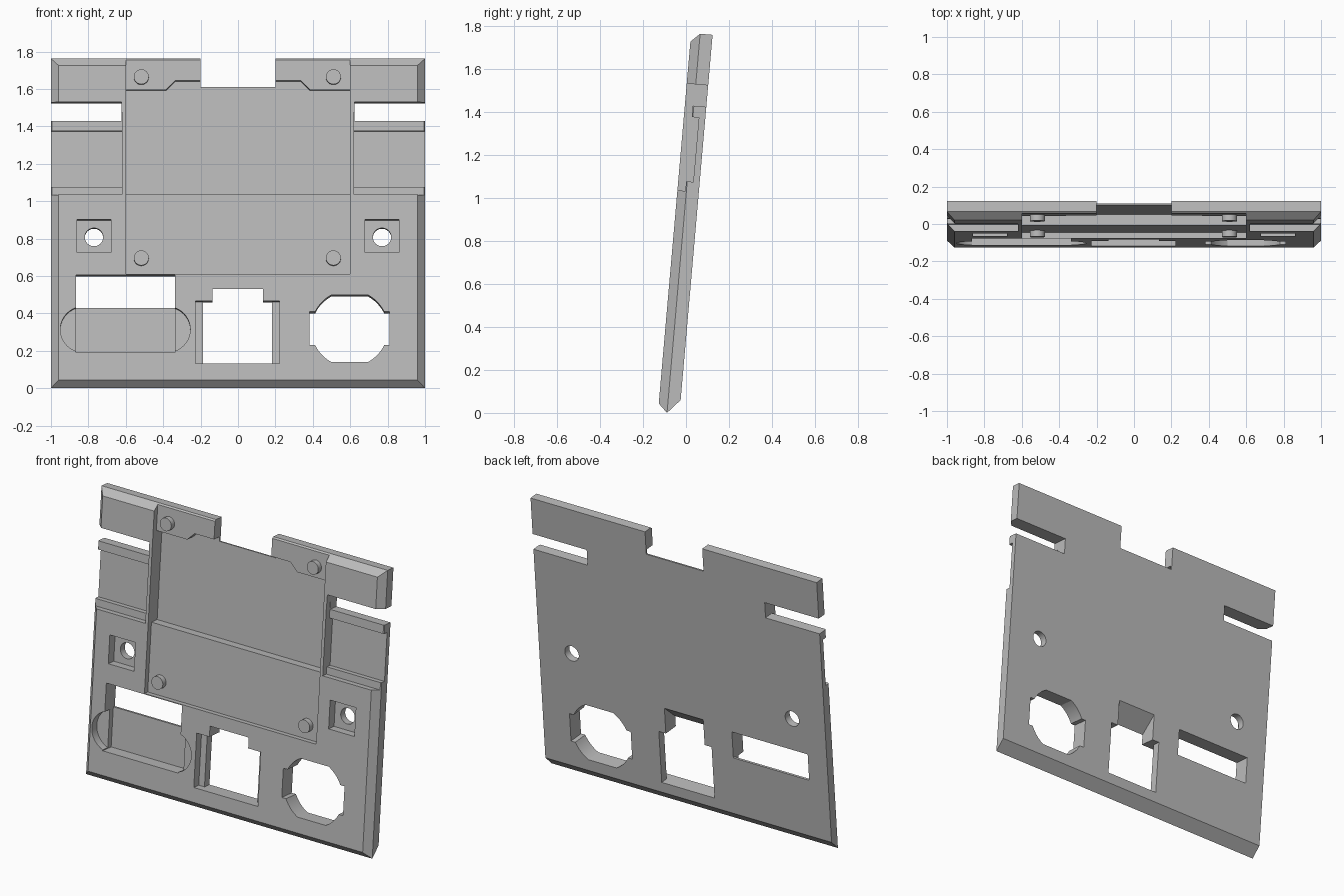
import bpy, bmesh, math
from mathutils import Matrix

if "Cube" in bpy.data.objects:
    bpy.data.objects.remove(bpy.data.objects["Cube"])

# Plate frame: x across, y = depth behind the front face, z = up along the plate
FRAME = Matrix.Rotation(math.radians(-5), 4, 'X') @ Matrix.Translation((0, -0.13, -0.0077))
THROUGH = 0.13

grey = bpy.data.materials.new("plain_grey")
grey.use_nodes = True
grey.diffuse_color = (0.5, 0.5, 0.5, 1)
grey.node_tree.nodes["Principled BSDF"].inputs["Base Color"].default_value = (0.5, 0.5, 0.5, 1)


def loft(name, loops):
    """Solid through a stack of (profile, depth) loops."""
    bm = bmesh.new()
    rings = [[bm.verts.new((x, d, z)) for x, z in pts] for pts, d in loops]
    for a, b in zip(rings, rings[1:]):
        n = len(a)
        for i in range(n):
            j = (i + 1) % n
            bm.faces.new((a[i], a[j], b[j], b[i]))
    bm.faces.new(rings[0])
    bm.faces.new(rings[-1])
    bmesh.ops.recalc_face_normals(bm, faces=bm.faces)
    mesh = bpy.data.meshes.new(name)
    bm.to_mesh(mesh)
    bm.free()
    mesh.materials.append(grey)
    ob = bpy.data.objects.new(name, mesh)
    bpy.context.collection.objects.link(ob)
    ob.matrix_world = FRAME
    return ob


def rect(x0, x1, z0, z1):
    return [(x0, z0), (x1, z0), (x1, z1), (x0, z1)]


def arc(cx, cz, r, start, end, n):
    angles = [math.radians(start + (end - start) * i / n) for i in range(n + 1)]
    return [(cx + r * math.cos(a), cz + r * math.sin(a)) for a in angles]


# Plate body with bevelled front rim and bevelled lower back edge
plate = loft("wall_plate", [
    (rect(-0.96, 0.96, 0.04, 1.729), 0),
    (rect(-1, 1, 0, 1.769), 0.042),
    (rect(-1, 1, 0.065, 1.769), 0.1)])


def cut(points, depth, back_points=None):
    cutter = loft("cutter", [(points, -0.03), (back_points or points, depth)])
    cutter.hide_render = True
    mod = plate.modifiers.new("cut", 'BOOLEAN')
    mod.operation = 'DIFFERENCE'
    mod.solver = 'EXACT'
    mod.object = cutter
    bpy.context.view_layer.update()
    graph = bpy.context.evaluated_depsgraph_get()
    mesh = bpy.data.meshes.new_from_object(plate.evaluated_get(graph))
    plate.modifiers.clear()
    plate.data = mesh
    bpy.data.objects.remove(cutter)


# Central pocket, its deeper upper floor and the top notch
cut(rect(-0.6, 0.6, 0.61, 1.85), 0.033)
half = [(0.6, 1.038), (0.6, 1.601), (0.385, 1.601), (0.335, 1.65), (0.19, 1.65)]
cut(half + [(-x, z) for x, z in reversed(half)], 0.09)
cut(rect(-0.2, 0.2, 1.622, 1.85), THROUGH)

for s in (-1, 1):
    # Side ledges, grooves and open slots
    cut(rect(s * 0.62, s * 1.1, 1.035, 1.48), 0.037)
    cut(rect(s * 0.62, s * 1.1, 1.08, 1.38), 0.07)
    cut(rect(s * 0.622, s * 1.1, 1.433, 1.533), THROUGH)
    # Screw recesses with round holes
    cut(rect(s * 0.68, s * 0.86, 0.725, 0.902), 0.055)
    cut(arc(s * 0.77, 0.812, 0.049, 0, 348.75, 31), THROUGH)

# Rounded recess, deeper bay and window
cut(arc(-0.827, 0.312, 0.123, 90, 270, 20) + arc(-0.378, 0.312, 0.123, -90, 90, 20), 0.05)
cut(rect(-0.866, -0.336, 0.189, 0.5), 0.085)
cut(rect(-0.866, -0.336, 0.435, 0.605), THROUGH)

# Socket opening: side lips, through hole and sloped latch relief
cut(rect(-0.226, 0.222, 0.13, 0.464), 0.05)
cut(rect(-0.186, 0.183, 0.13, 0.464), THROUGH)
cut(rect(-0.137, 0.134, 0.3, 0.5), THROUGH, rect(-0.137, 0.134, 0.3, 0.66))

# Round opening with flat top and bottom, and square side tabs
corner = [(0.214, 0), (0.214, 0.09)] + arc(0, 0, 0.205, 26, 61.5, 8)
top = corner + [(-x, z) for x, z in reversed(corner)][:-1]
outline = top + [(-x, -z) for x, z in top]
cut([(0.597 + x, 0.317 + z) for x, z in outline], THROUGH)

# Locating pegs in the pocket corners
for side, x in (("right", -0.517), ("left", 0.51)):
    for level, z in (("lower", 0.696), ("upper", 1.668)):
        disc = arc(x, z, 0.04, 0, 348.75, 31)
        loft(level + "_" + side + "_peg", [(disc, 0), (disc, 0.036)])

# Smooth the round walls, keep the edges crisp
bpy.ops.object.select_all(action='DESELECT')
for ob in bpy.context.collection.objects:
    if ob == plate or ob.name.endswith("_peg"):
        ob.select_set(True)
bpy.context.view_layer.objects.active = plate
bpy.ops.object.shade_smooth_by_angle(angle=math.radians(20))
